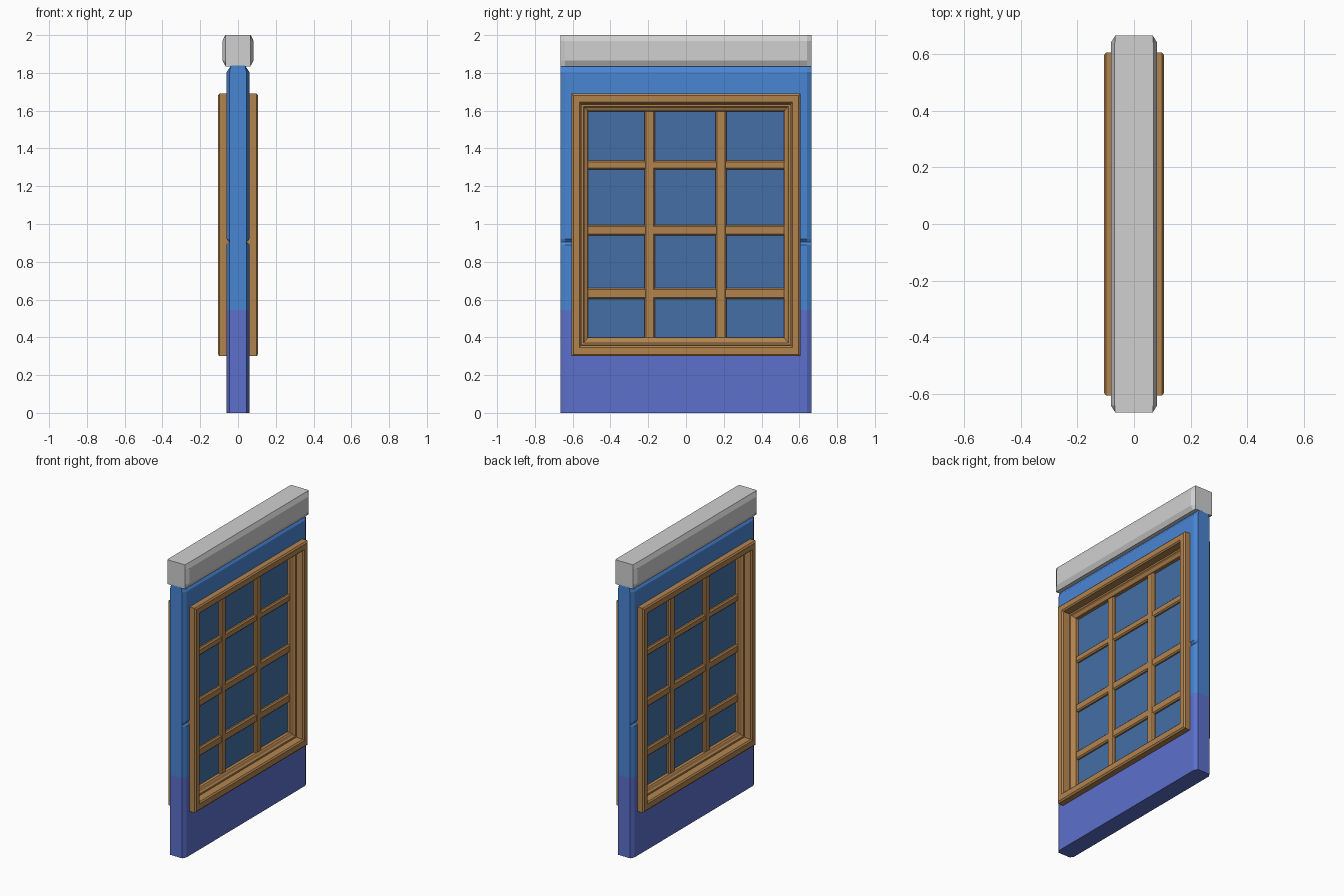
import bpy, bmesh

if "Cube" in bpy.data.objects:
    bpy.data.objects.remove(bpy.data.objects["Cube"])


def material(name, rgb):
    lin = [((c / 255 + 0.055) / 1.055) ** 2.4 for c in rgb]
    m = bpy.data.materials.new(name)
    m.diffuse_color = (*lin, 1)
    m.use_nodes = True
    m.node_tree.nodes["Principled BSDF"].inputs["Base Color"].default_value = m.diffuse_color
    return m


blue = material("wall blue", (73, 133, 211))
purple = material("base violet", (92, 112, 203))
wood = material("window wood", (178, 132, 79))
grey = material("cap grey", (208, 208, 208))
glass = material("glass blue", (67, 112, 165))


def make(name, bm, *mats):
    bmesh.ops.recalc_face_normals(bm, faces=bm.faces)
    me = bpy.data.meshes.new(name)
    bm.to_mesh(me)
    bm.free()
    ob = bpy.data.objects.new(name, me)
    bpy.context.collection.objects.link(ob)
    for m in mats:
        me.materials.append(m)
    return ob


def bridge(bm, a, b):
    n = len(a)
    for i in range(n):
        bm.faces.new((a[i], a[(i + 1) % n], b[(i + 1) % n], b[i]))


def loft(name, levels, end_half, *mats):
    """Stack chamfered plan sections; levels are (z, half thickness)."""
    bm = bmesh.new()
    rings = []
    for z, hx in levels:
        ex = min(hx, end_half)
        pts = [(hx, -.64), (hx, .64), (ex, .665), (-ex, .665),
               (-hx, .64), (-hx, -.64), (-ex, -.665), (ex, -.665)]
        rings.append([bm.verts.new((x, y, z)) for x, y in pts])
    for a, b in zip(rings, rings[1:]):
        bridge(bm, a, b)
    bm.faces.new(rings[0])
    bm.faces.new(rings[-1])
    return make(name, bm, *mats)


def box(name, lo, hi, mat=None, bevel=0):
    bm = bmesh.new()
    bmesh.ops.create_cube(bm, size=1)
    for v in bm.verts:
        v.co = [(l + h) / 2 + c * (h - l) for l, h, c in zip(lo, hi, v.co)]
    if bevel:
        bmesh.ops.bevel(bm, geom=bm.edges[:], offset=bevel, segments=1,
                        affect='EDGES')
    return make(name, bm, *([mat] if mat else []))


# Wall panel with a waist groove and a tapered top
wall = loft("wall_panel", [(0, .06), (.545, .06), (.89, .06), (.905, .047),
                           (.92, .06), (1.805, .06), (1.84, .036)],
            .045, blue, purple)

# Window opening cut through the wall
cutter = box("opening_cutter", (-.3, -.575, .33), (.3, .575, 1.66))
cutter.hide_render = True
mod = wall.modifiers.new("opening", 'BOOLEAN')
mod.object = cutter
mod.solver = 'EXACT'
bpy.context.view_layer.objects.active = wall
bpy.ops.object.modifier_apply(modifier=mod.name)
bpy.data.objects.remove(cutter)

# Split the colour at the base line
bm = bmesh.new()
bm.from_mesh(wall.data)
bmesh.ops.bisect_plane(bm, geom=bm.verts[:] + bm.edges[:] + bm.faces[:],
                       plane_co=(0, 0, .545), plane_no=(0, 0, 1))
for f in bm.faces:
    f.material_index = 1 if f.calc_center_median().z < .545 else 0
bm.to_mesh(wall.data)
bm.free()

# Cap rail
loft("cap_rail", [(1.835, .066), (1.865, .082), (1.97, .082), (2.0, .068)],
     .066, grey)

# Stepped frame: profile of (inward offset, depth), swept on both sides
half = [(0, .045), (0, .098), (.009, .106), (.042, .106), (.05, .098),
        (.053, .052), (.063, .052), (.07, .042), (.082, .036), (.087, .03)]
profile = half + [(u, -x) for u, x in reversed(half)]
bm = bmesh.new()
rings = []
for u, x in profile:
    y, lo, hi = .605 - u, .30 + u * 1.13, 1.69 - u * 1.07
    rings.append([bm.verts.new((x, a, b)) for a, b in
                  ((-y, lo), (y, lo), (y, hi), (-y, hi))])
for a, b in zip(rings, rings[1:] + rings[:1]):
    bridge(bm, a, b)
make("window_frame", bm, wood)

# Glazing bars
for i, (a, b) in enumerate([(-.22, -.165), (.155, .215)]):
    box(f"upright_bar_{i + 1}", (-.028, a, .38), (.028, b, 1.62), wood, .008)
for i, (a, b) in enumerate([(.603, .66), (.94, .995), (1.288, 1.335)]):
    box(f"cross_bar_{i + 1}", (-.026, -.54, a), (.026, .54, b), wood, .008)

# Glass pane
box("glass_pane", (-.008, -.54, .38), (.008, .54, 1.62), glass)
